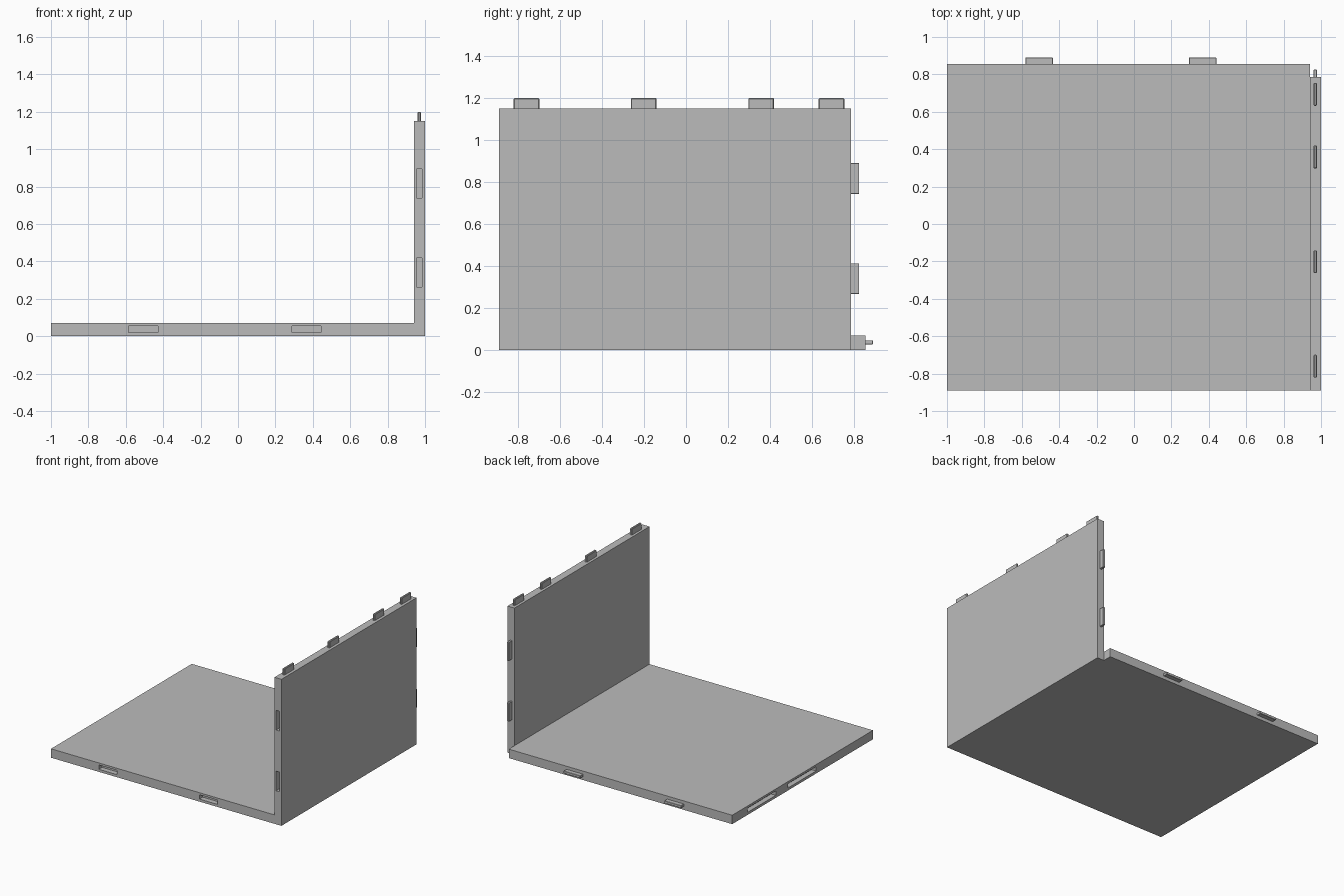
import bpy
import bmesh
from mathutils import Vector

if "Cube" in bpy.data.objects:
    bpy.data.objects.remove(bpy.data.objects["Cube"], do_unlink=True)

grey = bpy.data.materials.new("plain grey")
grey.use_nodes = True
colour = (0.5, 0.5, 0.5, 1)
grey.diffuse_color = colour
for node in grey.node_tree.nodes:
    if node.type == 'BSDF_PRINCIPLED':
        node.inputs["Base Color"].default_value = colour


def box(name, low, high, bevel=0):
    """Box between two corners, with optional softened edges."""
    low, high = Vector(low), Vector(high)
    bm = bmesh.new()
    bmesh.ops.create_cube(bm, size=1)
    for v in bm.verts:
        v.co = (low + high) / 2 + v.co * (high - low)
    if bevel:
        bmesh.ops.bevel(bm, geom=bm.edges[:], offset=bevel, segments=1, affect='EDGES')
    mesh = bpy.data.meshes.new(name)
    bm.to_mesh(mesh)
    bm.free()
    mesh.materials.append(grey)
    ob = bpy.data.objects.new(name, mesh)
    bpy.context.collection.objects.link(ob)
    return ob


def cut(panel, low, high):
    """Sink a rectangular socket into a panel."""
    cutter = box("socket_cutter", low, high)
    cutter.hide_render = True
    mod = panel.modifiers.new("socket", 'BOOLEAN')
    mod.operation = 'DIFFERENCE'
    mod.solver = 'EXACT'
    mod.object = cutter
    bpy.context.view_layer.objects.active = panel
    bpy.ops.object.modifier_apply(modifier=mod.name)
    bpy.data.objects.remove(cutter, do_unlink=True)


FRONT, FLOOR_BACK, WALL_BACK = -0.89, 0.855, 0.785
INNER, TOP, DEPTH, SINK = 0.94, 1.15, 0.04, 0.01

# Main panels
floor = box("floor_panel", (-1, FRONT, 0), (INNER, FLOOR_BACK, 0.07))
wall = box("wall_panel", (INNER, FRONT, 0), (1, WALL_BACK, TOP))

# Floor: sockets in front, matching tabs behind
for x in (-0.507, 0.367):
    cut(floor, (x - 0.078, FRONT - 0.1, 0.02), (x + 0.078, FRONT + DEPTH, 0.054))
    box("floor_back_tab", (x - 0.073, FLOOR_BACK - SINK, 0.026),
        (x + 0.073, 0.89, 0.046), 0.002)

# Long sockets in the free side of the floor
for y in (0.49, -0.01):
    cut(floor, (-1.1, y - 0.175, 0.02), (-1 + DEPTH, y + 0.175, 0.054))

# Wall: sockets in front, matching tabs behind
for z in (0.34, 0.817):
    cut(wall, (0.954, FRONT - 0.1, z - 0.077), (0.985, FRONT + DEPTH, z + 0.077))
    box("wall_back_tab", (0.96, WALL_BACK - SINK, z - 0.073),
        (0.978, 0.825, z + 0.073), 0.002)

# Tabs along the top of the wall
for y in (-0.76, -0.202, 0.358, 0.693):
    box("wall_top_tab", (0.96, y - 0.061, TOP - SINK), (0.978, y + 0.061, 1.2), 0.004)
